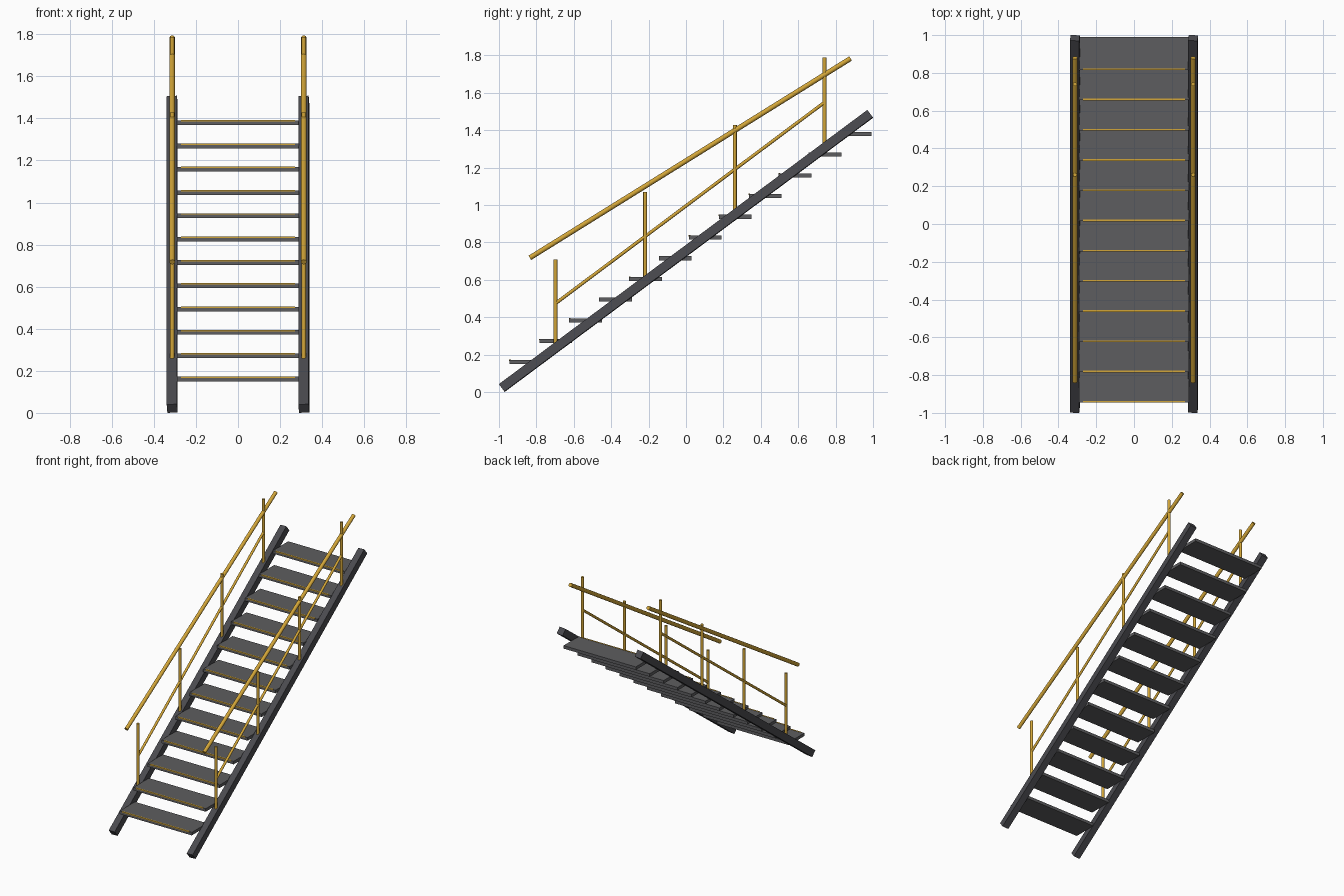
import bpy, math
from mathutils import Vector, Matrix

if "Cube" in bpy.data.objects:
    bpy.data.objects.remove(bpy.data.objects["Cube"])


def material(name, rgb):
    m = bpy.data.materials.new(name)
    m.diffuse_color = (*rgb, 1)
    m.use_nodes = True
    m.node_tree.nodes["Principled BSDF"].inputs["Base Color"].default_value = m.diffuse_color
    return m


STEEL = material("dark_steel", (0.07, 0.07, 0.08))
TREAD = material("tread_grey", (0.11, 0.11, 0.115))
YELLOW = material("safety_yellow", (0.65, 0.38, 0.04))


def box(name, loc, size, mat):
    bpy.ops.mesh.primitive_cube_add(size=1, location=loc)
    o = bpy.context.object
    o.name = name
    o.scale = size
    o.data.materials.append(mat)
    return o


def tube(name, a, b, r):
    a, b = Vector(a), Vector(b)
    bpy.ops.mesh.primitive_cylinder_add(vertices=10, radius=r, depth=(b - a).length,
                                        location=(a + b) / 2)
    o = bpy.context.object
    o.name = name
    o.rotation_euler = (b - a).to_track_quat('Z', 'Y').to_euler()
    o.data.materials.append(YELLOW)
    bpy.ops.object.shade_smooth_by_angle(angle=math.radians(40))
    return o


# Line of the stringers in the side plane
Y0, Z0, Y1, Z1 = -0.985, 0.021, 0.985, 1.487
SLOPE = (Z1 - Z0) / (Y1 - Y0)
PITCH = math.atan(SLOPE)
X = 0.313

for side, s in (("left", -1), ("right", 1)):
    # Stringer beam, rolled slightly about its own axis
    beam = box(f"{side}_stringer", (s * X, 0, (Z0 + Z1) / 2),
               (0.049, math.hypot(Y1 - Y0, Z1 - Z0), 0.049), STEEL)
    roll = Matrix.Rotation(PITCH, 3, 'X') @ Matrix.Rotation(math.radians(-4), 3, 'Y')
    beam.rotation_euler = roll.to_euler()

    # Upright posts
    for i in range(4):
        y = -0.698 + i * 0.4795
        foot = Z0 + (y - Y0) * SLOPE
        tube(f"{side}_post_{i + 1}", (s * X, y, foot), (s * X, y, 0.708 + i * 0.36), 0.0105)

    # Handrail and mid rail
    tube(f"{side}_handrail", (s * X, -0.835, 0.717), (s * X, 0.88, 1.783), 0.0135)
    tube(f"{side}_mid_rail", (s * X, -0.698, 0.473), (s * X, 0.74, 1.548), 0.009)

# Treads with a yellow nosing strip on the front edge
for i in range(12):
    y, z = -0.857 + i * 0.16, 0.161 + i * 0.1108
    box(f"tread_{i + 1}", (0, y, z), (0.58, 0.175, 0.022), TREAD)
    box(f"nosing_{i + 1}", (0, y - 0.084, z + 0.009), (0.54, 0.009, 0.007), YELLOW)
